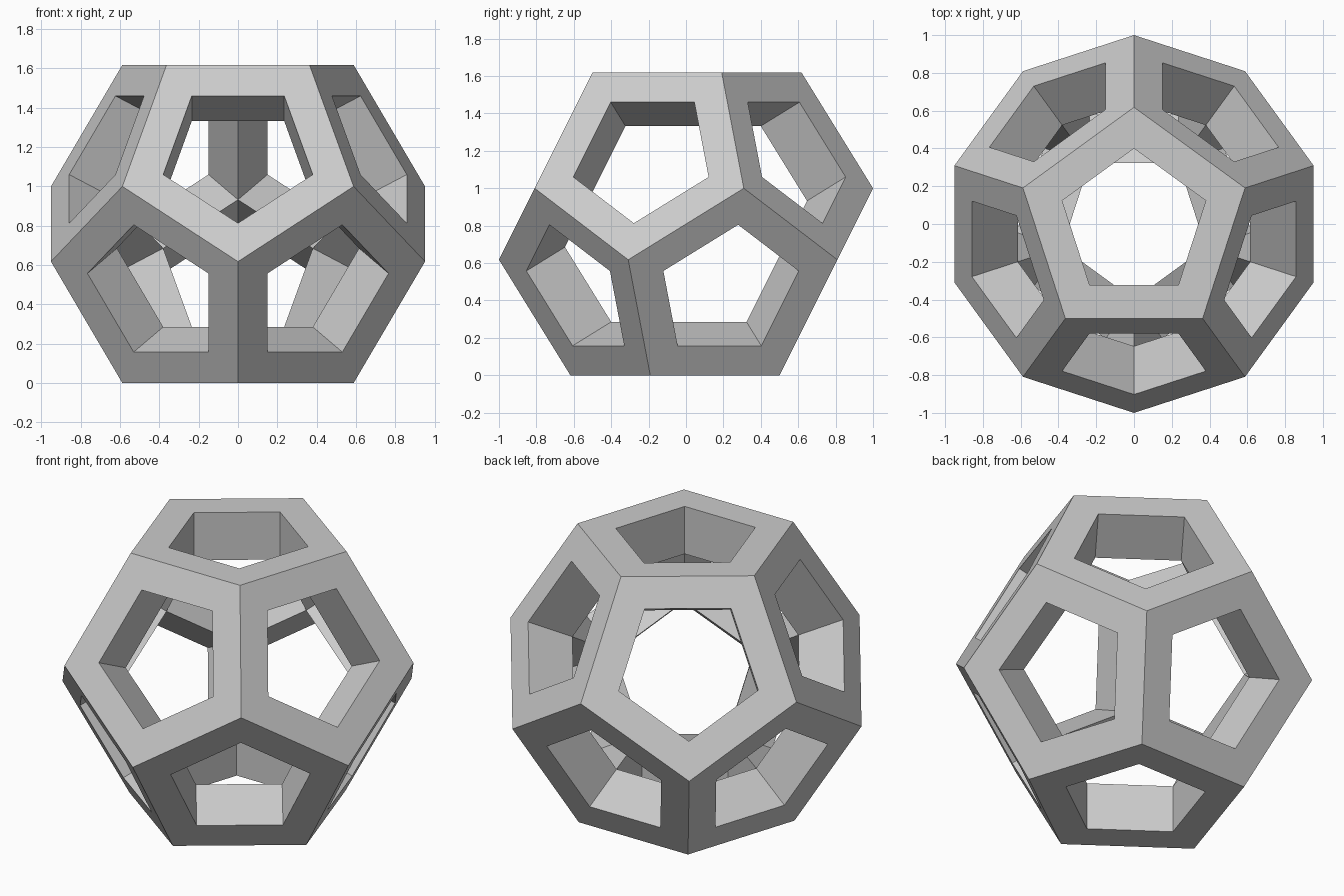
import bpy, bmesh, math
from mathutils import Vector

cube = bpy.data.objects.get("Cube")
if cube:
    bpy.data.objects.remove(cube, do_unlink=True)

PHI = (1 + math.sqrt(5)) / 2
MID = Vector((0, 0, PHI / 2))   # centre of the solid
OPEN = 0.647                    # size of each opening relative to its face


def ring(radius, z, start):
    """Five points on a level circle."""
    angles = [math.radians(start + 72 * k) for k in range(5)]
    return [Vector((radius * math.cos(a), radius * math.sin(a), z)) for a in angles]


# Four levels of corners
top = ring(1 / PHI, PHI, 90)
upper = ring(1, 1, 90)
lower = ring(1, 1 / PHI, 126)
bottom = ring(1 / PHI, 0, 126)

# Twelve pentagons
pentagons = [top, bottom]
for k in range(5):
    n = (k + 1) % 5
    pentagons.append([top[k], upper[k], lower[k], upper[n], top[n]])
    pentagons.append([bottom[k], lower[k], upper[n], lower[n], bottom[n]])

# Each pentagon gets a flat rim and a straight tunnel; tunnels meet inside in sharp edges
bm = bmesh.new()
for outer in pentagons:
    centre = sum(outer, Vector()) / 5
    hole = [centre.lerp(p, OPEN) for p in outer]
    inner = [MID.lerp(p, OPEN) for p in outer]
    loops = [[bm.verts.new(p) for p in loop] for loop in (outer, hole, inner)]
    for a, b in zip(loops, loops[1:]):
        for i in range(5):
            j = (i + 1) % 5
            bm.faces.new((a[i], a[j], b[j], b[i]))
bmesh.ops.remove_doubles(bm, verts=bm.verts[:], dist=0.0005)
bmesh.ops.recalc_face_normals(bm, faces=bm.faces[:])

mesh = bpy.data.meshes.new("dodecahedron_frame")
bm.to_mesh(mesh)
bm.free()
frame = bpy.data.objects.new("dodecahedron_frame", mesh)
bpy.context.collection.objects.link(frame)

# Plain grey
grey = bpy.data.materials.new("light_grey")
grey.use_nodes = True
colour = (0.6, 0.6, 0.6, 1)
grey.diffuse_color = colour
grey.node_tree.nodes["Principled BSDF"].inputs["Base Color"].default_value = colour
mesh.materials.append(grey)
